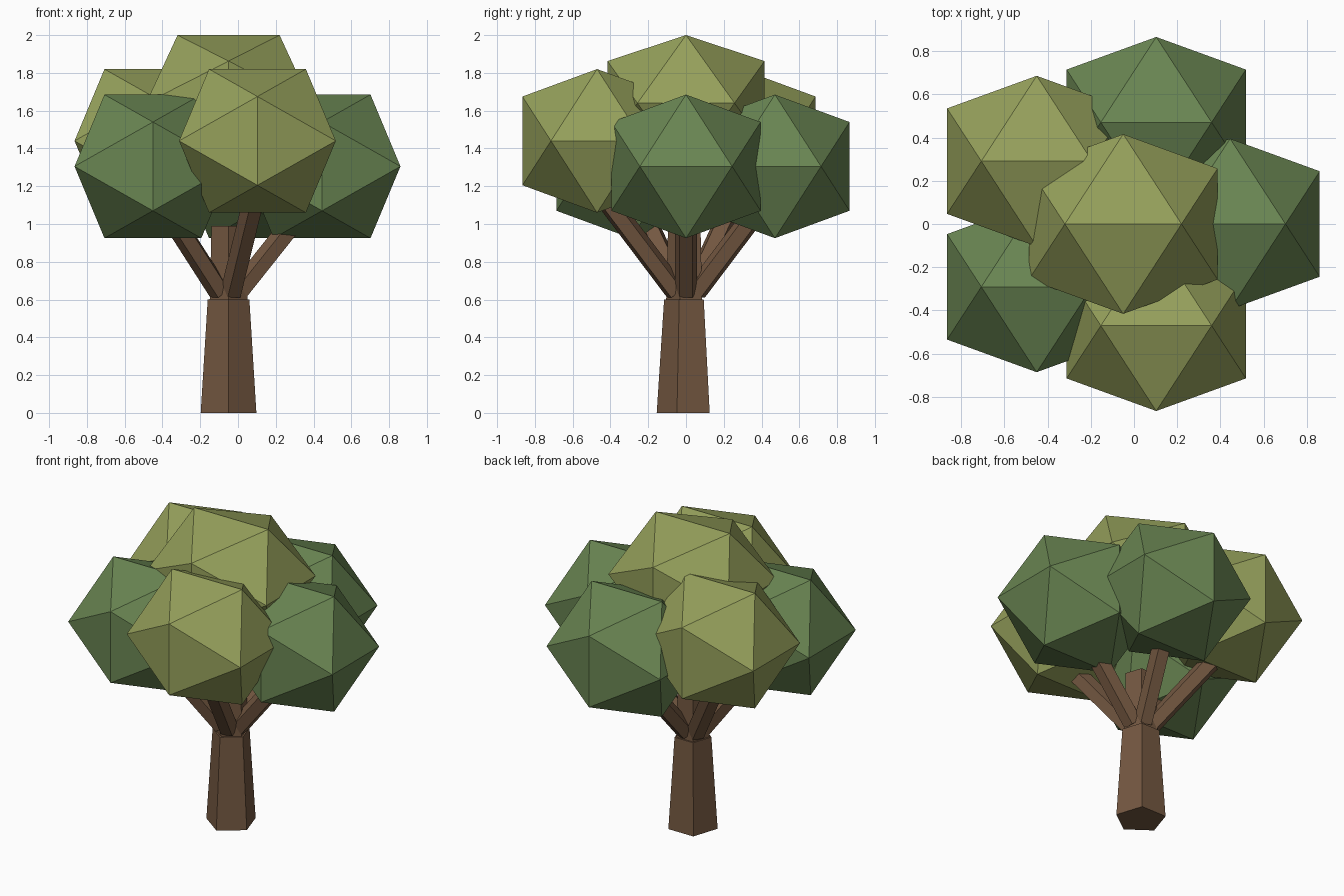
import bpy
import bmesh
from math import sin, cos, pi, radians, atan2, hypot
from mathutils import Matrix, Vector

cube = bpy.data.objects.get("Cube")
if cube:
    bpy.data.objects.remove(cube, do_unlink=True)

AXIS_X = -0.05  # the trunk stands slightly off centre


def srgb(*rgb):
    return tuple(((c / 255 + 0.055) / 1.055) ** 2.4 for c in rgb) + (1.0,)


def material(name, color):
    mat = bpy.data.materials.new(name)
    mat.use_nodes = True
    mat.diffuse_color = color
    mat.node_tree.nodes["Principled BSDF"].inputs["Base Color"].default_value = color
    return mat


bark = material("bark_brown", srgb(116, 88, 65))
dark_leaf = material("dark_green", srgb(105, 133, 82))
light_leaf = material("olive_green", srgb(149, 160, 91))


def add_object(name, bm, mat):
    bmesh.ops.recalc_face_normals(bm, faces=bm.faces)
    mesh = bpy.data.meshes.new(name)
    bm.to_mesh(mesh)
    bm.free()
    mesh.materials.append(mat)
    obj = bpy.data.objects.new(name, mesh)
    bpy.context.collection.objects.link(obj)
    return obj


def limb(name, r0, r1, length, phase, matrix):
    """Five-sided tapered limb along local z."""
    bm = bmesh.new()
    rings = []
    for r, z in ((r0, 0), (r1, length)):
        angles = [phase + 2 * pi * i / 5 for i in range(5)]
        rings.append([bm.verts.new((r * cos(a), r * sin(a), z)) for a in angles])
    low, high = rings
    bm.faces.new(low[::-1])
    bm.faces.new(high)
    for i in range(5):
        j = (i + 1) % 5
        bm.faces.new((low[i], low[j], high[j], high[i]))
    bm.transform(matrix)
    return add_object(name, bm, bark)


def leaf_clump(name, center, size, mat):
    """Axis-aligned icosahedron squashed to the given half sizes."""
    k = (5 ** 0.5 - 1) / 2
    bm = bmesh.new()
    for s in (-1, 1):
        for t in (-1, 1):
            for p in ((s * k, 0, t), (0, s, t * k), (s, t * k, 0)):
                bm.verts.new([c + h * v for c, h, v in zip(center, size, p)])
    bmesh.ops.convex_hull(bm, input=bm.verts)
    return add_object(name, bm, mat)


# Trunk and the short leader continuing above the fork
limb("trunk", 0.155, 0.116, 0.6, -pi / 2, Matrix.Translation((AXIS_X, 0, 0)))
limb("trunk_leader", 0.105, 0.095, 0.4, -pi / 2, Matrix.Translation((AXIS_X, 0, 0.59)))

# Five branches, each carrying a clump of leaves
start, end = Vector((0.055, 0.64)), Vector((0.46, 1.15))
run, rise = end - start
names = ("right", "back_right", "back_left", "front_left", "front_right")
for i, side in enumerate(names):
    angle = radians(72 * i)
    place = (Matrix.Translation((AXIS_X, 0, start.y)) @ Matrix.Rotation(angle, 4, "Z")
             @ Matrix.Translation((start.x, 0, 0))
             @ Matrix.Rotation(atan2(run, rise), 4, "Y"))
    limb("branch_" + side, 0.06, 0.06, hypot(run, rise), pi, place)
    light = i in (2, 4)
    center = (AXIS_X + 0.495 * cos(angle), 0.495 * sin(angle), 1.44 if light else 1.305)
    leaf_clump("leaves_" + side, center, (0.415, 0.395, 0.38),
               light_leaf if light else dark_leaf)

# Crown
leaf_clump("leaves_top", (AXIS_X, 0, 1.64), (0.437, 0.416, 0.36), light_leaf)
